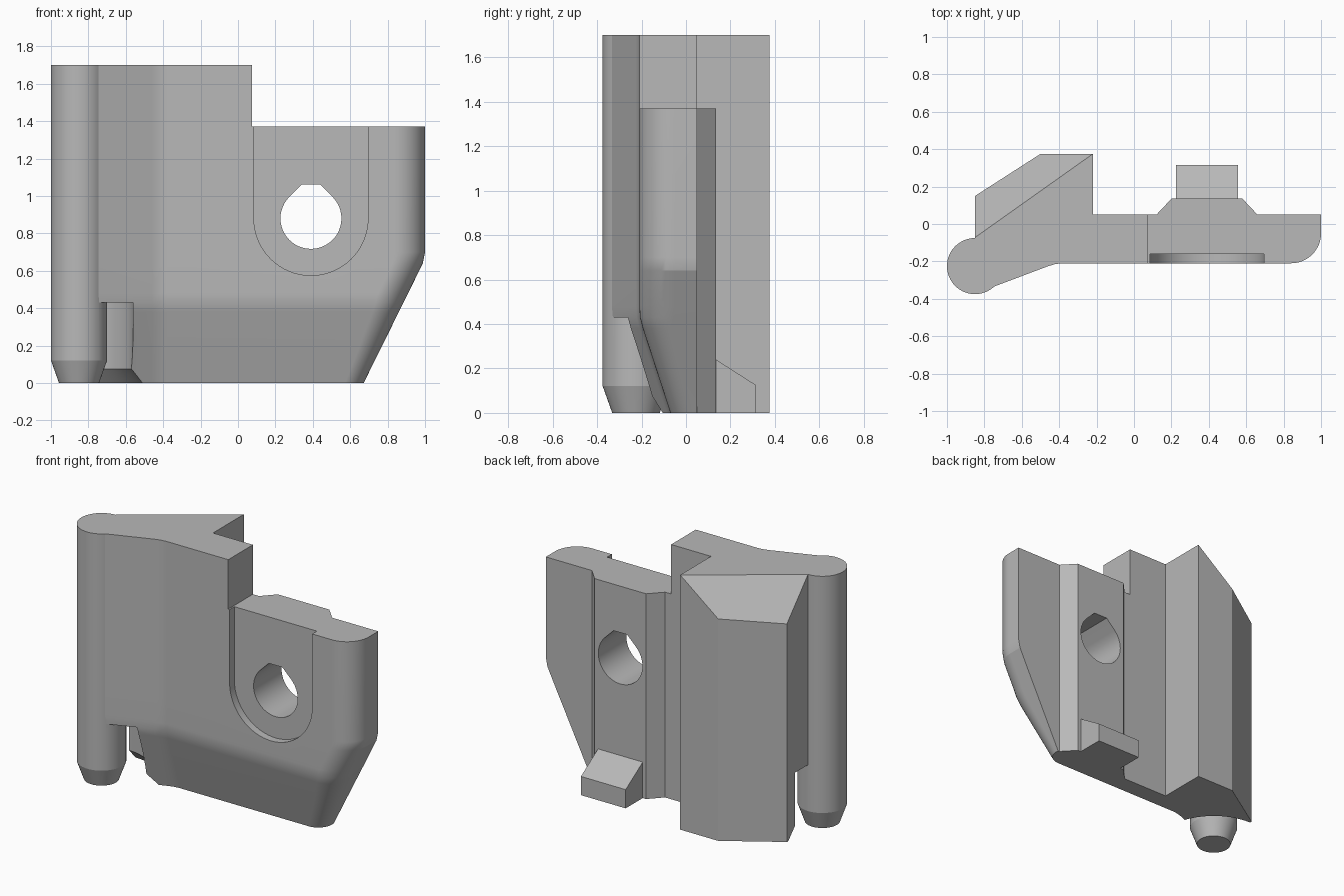
import bpy, bmesh, math
from math import cos, sin, pi, radians
from mathutils import Vector

cube = bpy.data.objects.get("Cube")
if cube:
    bpy.data.objects.remove(cube, do_unlink=True)

grey = bpy.data.materials.new("plain grey")
grey.use_nodes = True
grey.diffuse_color = (0.48, 0.48, 0.48, 1)
grey.node_tree.nodes["Principled BSDF"].inputs["Base Color"].default_value = (0.48, 0.48, 0.48, 1)


def loft(name, rings):
    """Closed solid through matching rings of points."""
    bm = bmesh.new()
    rows = [[bm.verts.new(p) for p in ring] for ring in rings]
    n = len(rows[0])
    for low, high in zip(rows, rows[1:]):
        for i in range(n):
            j = (i + 1) % n
            bm.faces.new((low[i], low[j], high[j], high[i]))
    bm.faces.new(rows[0][::-1])
    bm.faces.new(rows[-1])
    bmesh.ops.recalc_face_normals(bm, faces=bm.faces)
    mesh = bpy.data.meshes.new(name)
    bm.to_mesh(mesh)
    bm.free()
    mesh.materials.append(grey)
    ob = bpy.data.objects.new(name, mesh)
    bpy.context.collection.objects.link(ob)
    return ob


def circle(cx, cy, r, z, n=64):
    return [(cx + r * cos(2 * pi * i / n), cy + r * sin(2 * pi * i / n), z) for i in range(n)]


def extrude_y(name, outline, y0, y1):
    return loft(name, [[(x, y, z) for x, z in outline] for y in (y0, y1)])


def extrude_x(name, outline, x0, x1):
    return loft(name, [[(x, y, z) for y, z in outline] for x in (x0, x1)])


def combine(target, tool, operation):
    mod = target.modifiers.new(operation, 'BOOLEAN')
    mod.operation, mod.object, mod.solver = operation, tool, 'EXACT'
    bpy.context.view_layer.objects.active = target
    bpy.ops.object.modifier_apply(modifier=mod.name)
    bpy.data.objects.remove(tool, do_unlink=True)


PIN_X, PIN_Y = -0.85, -0.225
HOLE_X, HOLE_Z = 0.39, 0.88
BACK = 0.05


def body_ring(z, right, front, r):
    """Plan outline at one height: right edge, front face and corner radius."""
    shift = front + 0.21
    pts = [(PIN_X, 0.15), (PIN_X, PIN_Y + shift), (-0.75, -0.335 + shift),
           (-0.46, -0.226 + shift), (-0.42, -0.214 + shift), (-0.38, front)]
    for i in range(13):
        a = radians(-90 + 7.5 * i)
        pts.append((right - r + r * cos(a), front + r + r * sin(a)))
    pts += [(right, BACK), (0.66, BACK), (0.58, 0.135), (0.2, 0.135), (0.12, BACK),
            (-0.22, BACK), (-0.22, 0.375), (-0.5, 0.375)]
    return [(x, y, z) for x, y in pts]


# main plate with back ridge, tapered below
body = loft("clip_body", [
    body_ring(0, 0.672, -0.07, 0.1),
    body_ring(0.38, 0.86, -0.194, 0.14),
    body_ring(0.43, 0.885, -0.207, 0.15),
    body_ring(0.48, 0.91, -0.21, 0.16),
    body_ring(0.64, 0.988, -0.21, 0.16),
    body_ring(0.7, 1, -0.21, 0.16),
    body_ring(1.7, 1, -0.21, 0.16)])

# lower top on the right
combine(body, extrude_y("step_cutter", [(0.075, 1.37), (1.3, 1.37), (1.3, 2), (0.075, 2)], -1, 1),
        'DIFFERENCE')

# sloped facet on the rear top corner
start, end = Vector((-0.85, -0.072, 0)), Vector((-0.22, 0.375, 0))
along = (end - start).normalized()
out = Vector((-along.y, along.x, 0))
section = [(-0.2, 1.97), (0.5, 1.025), (0.5, 2.1)]
combine(body, loft("facet_cutter", [
    [base + out * d + Vector((0, 0, z)) for d, z in section]
    for base in (start - along * 0.3, end + along * 0.3)]), 'DIFFERENCE')

# clearance around the lower pin, flared at the bottom
combine(body, loft("clearance_cutter", [
    circle(PIN_X, PIN_Y, r, z) for r, z in ((0.37, -0.01), (0.29, 0.075), (0.29, 0.43))]),
    'DIFFERENCE')

# round-bottomed recess on the front
arch = [(HOLE_X + 0.305 * cos(pi + pi * i / 32), HOLE_Z + 0.305 * sin(pi + pi * i / 32))
        for i in range(33)]
arch += [(HOLE_X + 0.305, 1.6), (HOLE_X - 0.305, 1.6)]
combine(body, extrude_y("recess_cutter", arch, -0.5, -0.16), 'DIFFERENCE')

# through hole with a flat-topped roof
hole = []
for i in range(37):
    a = radians(135 + 7.5 * i)
    hole.append((HOLE_X + 0.163 * cos(a), HOLE_Z + 0.163 * sin(a)))
hole += [(HOLE_X + 0.05, 1.06), (HOLE_X - 0.05, 1.06)]
combine(body, extrude_y("hole_cutter", hole, -1, 1), 'DIFFERENCE')

# hinge pin with tapered tip
combine(body, loft("hinge_pin", [
    circle(PIN_X, PIN_Y, r, z) for r, z in ((0.107, 0), (0.15, 0.12), (0.15, 1.7))]), 'UNION')

# catch block at the back
combine(body, extrude_x("catch_block", [(0.08, 0), (0.315, 0), (0.315, 0.125), (0.135, 0.24),
                                        (0.08, 0.24)], 0.225, 0.555), 'UNION')

# smooth the curved walls only
bpy.ops.object.select_all(action='DESELECT')
body.select_set(True)
bpy.context.view_layer.objects.active = body
bpy.ops.object.shade_smooth_by_angle(angle=radians(14))
normals = body.modifiers.new("weighted normals", 'WEIGHTED_NORMAL')
normals.keep_sharp = True
